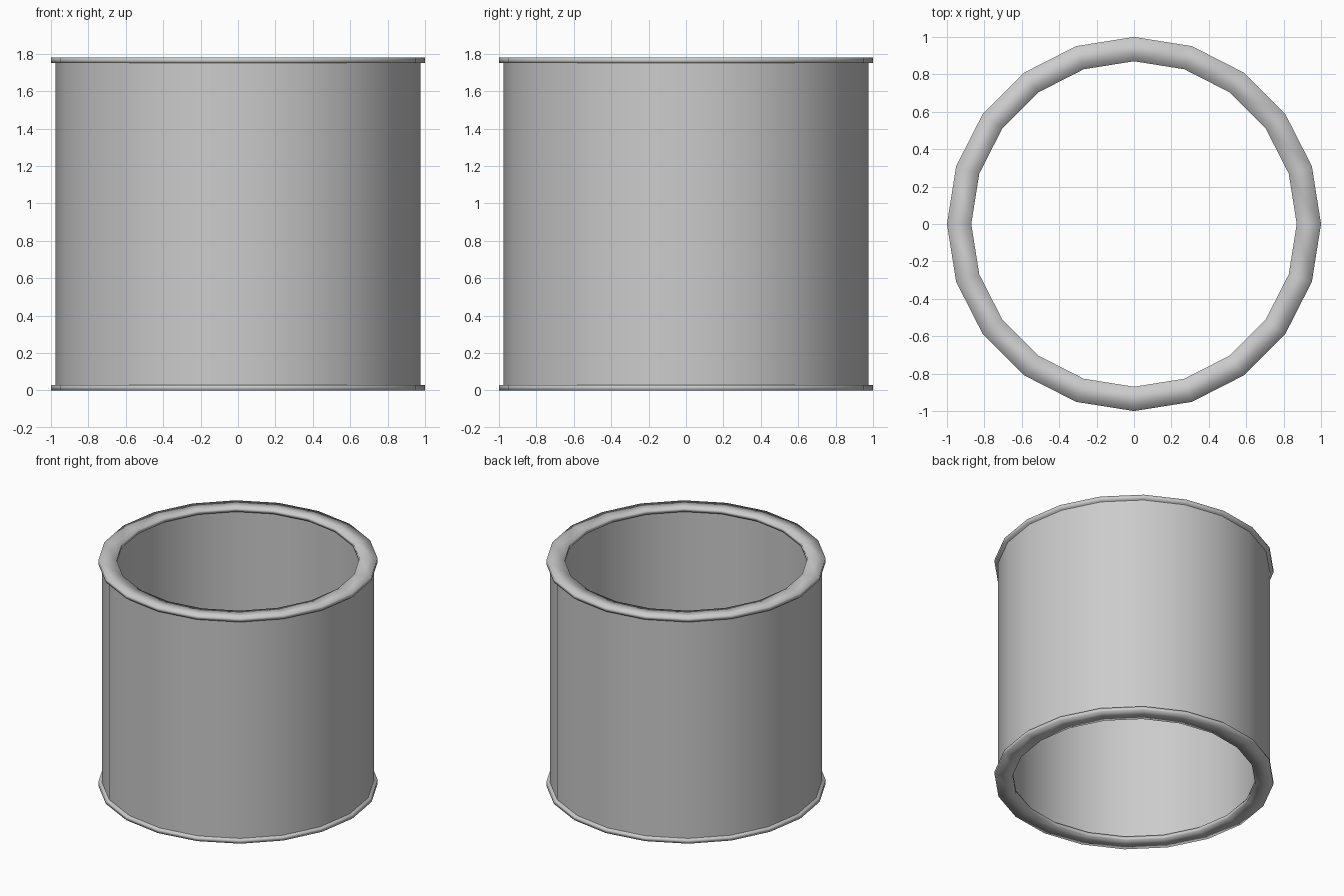
import bpy, bmesh, math

if "Cube" in bpy.data.objects:
    bpy.data.objects.remove(bpy.data.objects["Cube"])

SIDES = 20
HEIGHT = 1.78
RIM_H = 0.03


def ring(name, outer, inner, z0, z1):
    """Closed tube with a rectangular cross-section."""
    profile = [(outer, z0), (outer, z1), (inner, z1), (inner, z0)]
    bm = bmesh.new()
    loops = []
    for i in range(SIDES):
        a = 2 * math.pi * i / SIDES
        loops.append([bm.verts.new((r * math.cos(a), r * math.sin(a), z))
                      for r, z in profile])
    for i in range(SIDES):
        a, b = loops[i], loops[(i + 1) % SIDES]
        for j in range(4):
            k = (j + 1) % 4
            bm.faces.new((a[j], b[j], b[k], a[k]))
    bmesh.ops.recalc_face_normals(bm, faces=bm.faces)
    for f in bm.faces:
        f.smooth = True
    mesh = bpy.data.meshes.new(name)
    bm.to_mesh(mesh)
    bm.free()
    obj = bpy.data.objects.new(name, mesh)
    bpy.context.collection.objects.link(obj)
    return obj


# Main wall, recessed slightly from the rims inside and out
wall = ring("wall", 0.975, 0.9, RIM_H / 2, HEIGHT - RIM_H / 2)
bpy.context.view_layer.objects.active = wall
wall.select_set(True)
bpy.ops.object.shade_smooth_by_angle(angle=math.radians(30))

# Softly shaded rims at both ends
ring("bottom_rim", 1.0, 0.87, 0, RIM_H)
ring("top_rim", 1.0, 0.87, HEIGHT - RIM_H, HEIGHT)
